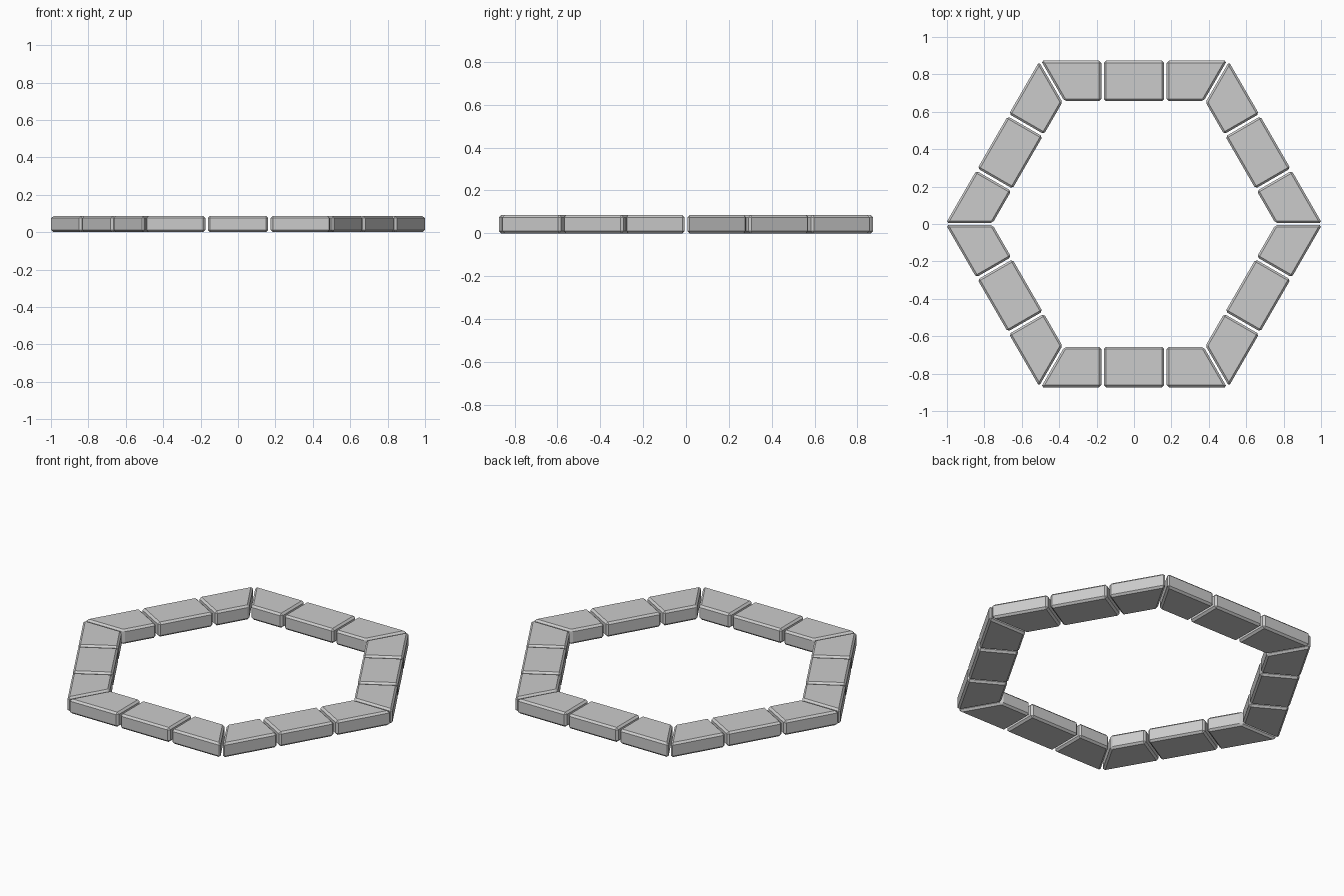
import bpy, bmesh
from math import radians, tan
from mathutils import Matrix

if "Cube" in bpy.data.objects:
    bpy.data.objects.remove(bpy.data.objects["Cube"])

OUTER, INNER = 0.873, 0.657   # distance of outer / inner faces from the centre
HEIGHT = 0.086
GAP = 0.007                   # half of the joint between straight block ends
MITRE = 0.006                 # half of the joint at the hexagon corners
BEVEL = 0.011
T30 = tan(radians(30))


def block(name, footprint, angle):
    """Bevelled prism from a four-point plan, turned about the centre."""
    bm = bmesh.new()
    face = bm.faces.new([bm.verts.new((x, y, 0)) for x, y in footprint])
    ext = bmesh.ops.extrude_face_region(bm, geom=[face])
    top = [v for v in ext["geom"] if isinstance(v, bmesh.types.BMVert)]
    bmesh.ops.translate(bm, verts=top, vec=(0, 0, HEIGHT))
    bmesh.ops.recalc_face_normals(bm, faces=bm.faces)
    bm.transform(Matrix.Rotation(angle, 4, 'Z'))
    mesh = bpy.data.meshes.new(name)
    bm.to_mesh(mesh)
    bm.free()
    obj = bpy.data.objects.new(name, mesh)
    bpy.context.collection.objects.link(obj)
    mod = obj.modifiers.new("edge_bevel", 'BEVEL')
    mod.width = BEVEL
    mod.segments = 1
    mod.limit_method = 'NONE'


# plan of one hexagon side: straight middle block and a mitred end block
third = OUTER * T30 / 3
mid = third - GAP
start = third + GAP
cut = MITRE / 0.866
middle = [(-mid, INNER), (mid, INNER), (mid, OUTER), (-mid, OUTER)]
end = [(start, INNER), (INNER * T30 - cut, INNER),
       (OUTER * T30 - cut, OUTER), (start, OUTER)]
mirrored = [(-x, y) for x, y in end]

# six sides of three blocks each
for i in range(6):
    a = radians(60 * i)
    block(f"middle_block_{i + 1}", middle, a)
    block(f"right_corner_block_{i + 1}", end, a)
    block(f"left_corner_block_{i + 1}", mirrored, a)
